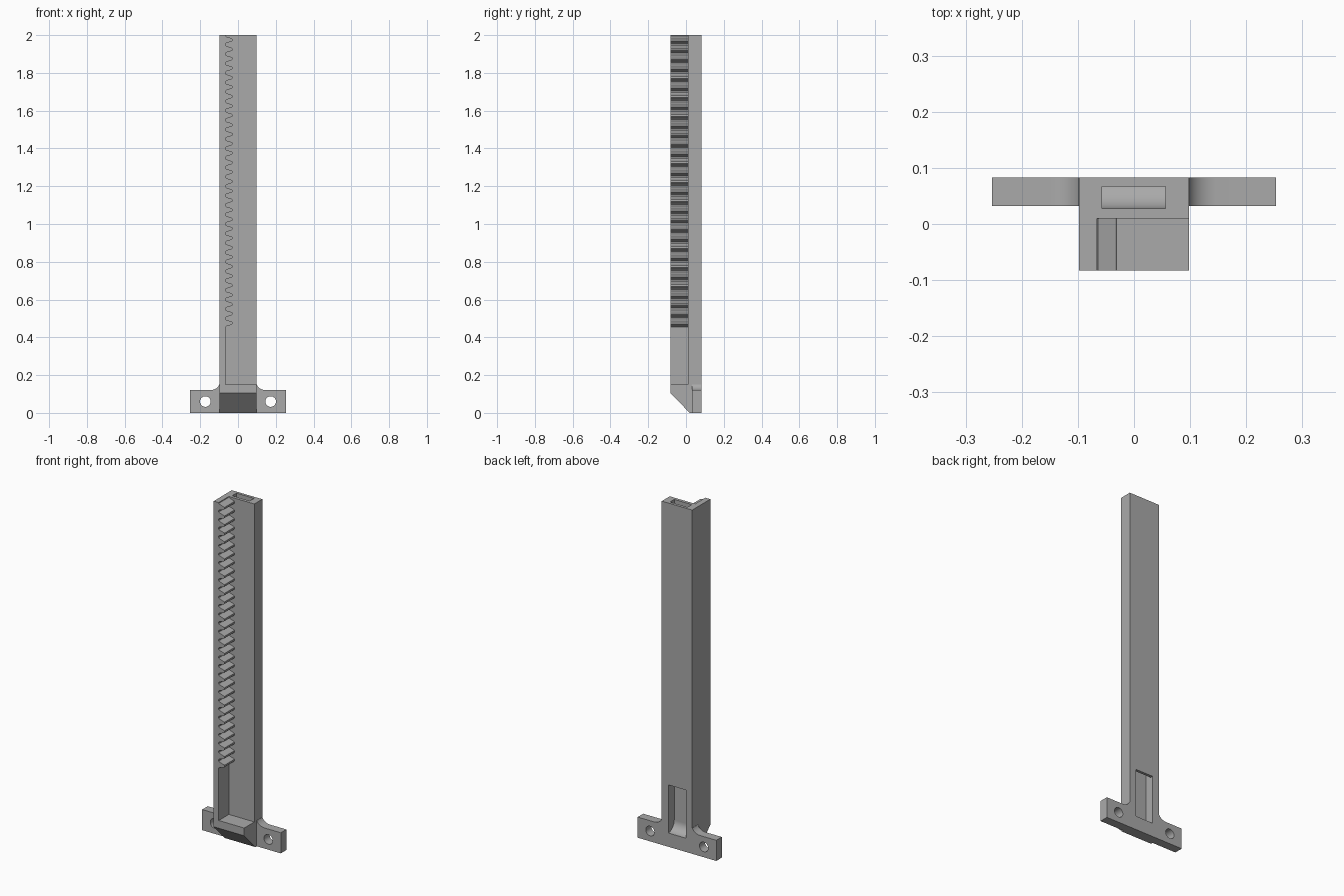
import bpy
import bmesh
import math

if "Cube" in bpy.data.objects:
    bpy.data.objects.remove(bpy.data.objects["Cube"], do_unlink=True)

grey = bpy.data.materials.new("plain_grey")
grey.use_nodes = True
COLOUR = (0.4, 0.4, 0.4, 1)
grey.diffuse_color = COLOUR
grey.node_tree.nodes["Principled BSDF"].inputs["Base Color"].default_value = COLOUR

HALF = 0.098                  # half width of the column
FRONT, BACK = -0.083, 0.083
PANEL = 0.01                  # front face of the column's back panel
TOP, LEDGE = 2.0, 0.15


def prism(name, outline, axis, lo, hi):
    """Extrude an outline along x (outline is y, z) or y (outline is x, z)."""
    place = {"x": lambda a, b, t: (t, a, b), "y": lambda a, b, t: (a, t, b)}[axis]
    bm = bmesh.new()
    face = bm.faces.new([bm.verts.new(place(a, b, lo)) for a, b in outline])
    new = bmesh.ops.extrude_face_region(bm, geom=[face])["geom"]
    shift = place(0, 0, hi - lo)
    bmesh.ops.translate(bm, vec=shift, verts=[v for v in new if isinstance(v, bmesh.types.BMVert)])
    bmesh.ops.recalc_face_normals(bm, faces=bm.faces)
    mesh = bpy.data.meshes.new(name)
    bm.to_mesh(mesh)
    bm.free()
    mesh.materials.append(grey)
    obj = bpy.data.objects.new(name, mesh)
    bpy.context.collection.objects.link(obj)
    return obj


def arc(cx, cz, rx, rz, start, end, steps=10):
    angles = [math.radians(start + (end - start) * i / steps) for i in range(steps + 1)]
    return [(cx + rx * math.cos(a), cz + rz * math.sin(a)) for a in angles]


def select_only(obj):
    bpy.ops.object.select_all(action="DESELECT")
    obj.select_set(True)
    bpy.context.view_layer.objects.active = obj


def cut(obj, cutter):
    mod = obj.modifiers.new("cut", "BOOLEAN")
    mod.operation = "DIFFERENCE"
    mod.solver = "EXACT"
    mod.object = cutter
    select_only(obj)
    bpy.ops.object.modifier_apply(modifier=mod.name)
    bpy.data.objects.remove(cutter, do_unlink=True)


def smooth(obj):
    select_only(obj)
    bpy.ops.object.shade_smooth_by_angle(angle=math.radians(30))


# Column with its foot: one side profile with a sloped underside
column = prism("column_and_foot", [
    (BACK, 0), (0.02, 0), (FRONT, 0.105), (FRONT, LEDGE),
    (PANEL, LEDGE), (PANEL, TOP), (BACK, TOP)], "x", -HALF, HALF)

# Channel down the column, curving out through a window in the back
inner, outer, lintel, radius = 0.028, 0.067, 0.36, 0.055
channel = [(inner, TOP + 0.1)]
channel += arc(BACK, 0.08 + radius, radius, radius, 180, 270)
channel += [(BACK + 0.05, 0.08), (BACK + 0.05, lintel), (outer, lintel), (outer, TOP + 0.1)]
cut(column, prism("channel_cutter", channel, "x", -0.057, 0.056))
smooth(column)

# Toothed rail along the right edge of the panel
root, tip, pitch, teeth = -0.066, -0.03, 0.05, 31
rail = [(-HALF, LEDGE), (root, LEDGE)]
for i in reversed(range(teeth)):
    z = TOP - pitch * (i + 0.5)
    rail += [(root, z - 0.021), (root + 0.004, z - 0.017), (tip - 0.003, z - 0.008),
             (tip, z - 0.005), (tip, z + 0.005), (tip - 0.003, z + 0.008),
             (root + 0.004, z + 0.017), (root, z + 0.021)]
rail += [(root, TOP), (-HALF, TOP)]
prism("toothed_rail", rail, "y", FRONT, PANEL)

# Mounting ears with a curved upper corner and a screw hole
for name, side in (("left_ear", 1), ("right_ear", -1)):
    outline = [(HALF, 0), (0.253, 0), (0.253, 0.12)]
    outline += arc(0.148, 0.165, 0.052, 0.045, 270, 200)
    outline += [(HALF, LEDGE)]
    ear = prism(name, [(side * x, z) for x, z in outline], "y", 0.032, BACK)
    hole = arc(side * 0.173, 0.06, 0.028, 0.028, 0, 350, 35)
    cut(ear, prism("hole_cutter", hole, "y", -0.1, 0.2))
    smooth(ear)
